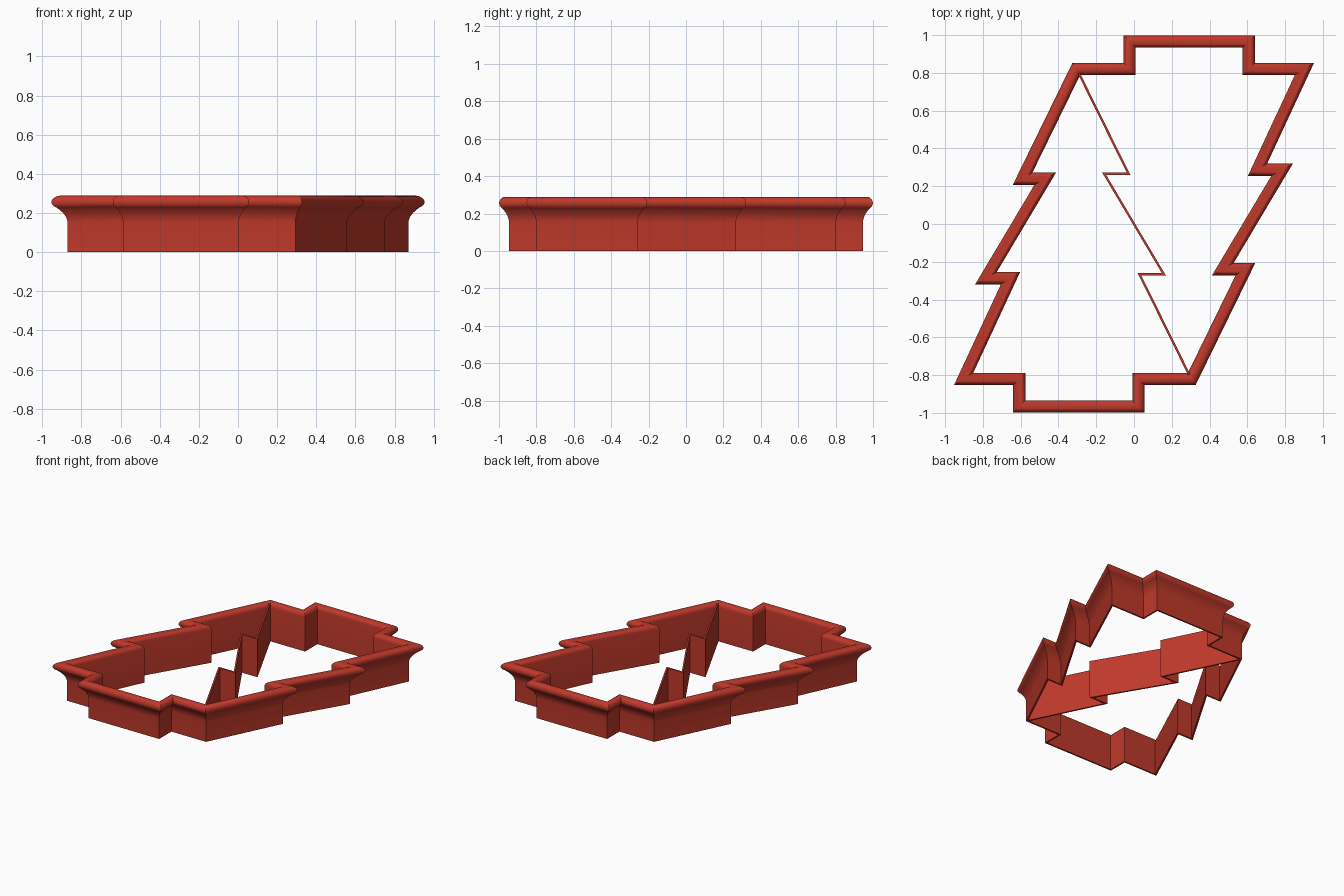
import bpy, bmesh, math
from mathutils import Vector

if "Cube" in bpy.data.objects:
    bpy.data.objects.remove(bpy.data.objects["Cube"])

red = bpy.data.materials.new("brick red")
red.diffuse_color = (0.527, 0.041, 0.024, 1)
red.use_nodes = True
red.node_tree.nodes["Principled BSDF"].inputs["Base Color"].default_value = red.diffuse_color


def offset(path, i, d, closed):
    """Mitred point at distance d to the right of the path at vertex i."""
    n, p = len(path), Vector(path[i])
    normals = []
    for a, b in ((i - 1, i), (i, i + 1)):
        if closed or (a >= 0 and b < n):
            t = (Vector(path[b % n]) - Vector(path[a % n])).normalized()
            normals.append(Vector((t.y, -t.x)))
    m = sum(normals, Vector((0, 0))).normalized()
    return p + m * d / m.dot(normals[0])


def sweep(name, path, profile, closed):
    """Sweep a closed (offset, height) profile along a plan path."""
    bm = bmesh.new()
    rings = []
    for i in range(len(path)):
        ring = []
        for d, z in profile:
            q = offset(path, i, d, closed)
            ring.append(bm.verts.new((q.x, q.y, z)))
        rings.append(ring)
    k = len(profile)
    for i in range(len(path) if closed else len(path) - 1):
        a, b = rings[i], rings[(i + 1) % len(path)]
        for j in range(k):
            bm.faces.new((a[j], b[j], b[(j + 1) % k], a[(j + 1) % k]))
    if not closed:
        bm.faces.new(rings[0])
        bm.faces.new(rings[-1])
    bmesh.ops.recalc_face_normals(bm, faces=bm.faces)
    mesh = bpy.data.meshes.new(name)
    bm.to_mesh(mesh)
    bm.free()
    mesh.materials.append(red)
    ob = bpy.data.objects.new(name, mesh)
    bpy.context.collection.objects.link(ob)
    bpy.ops.object.select_all(action='DESELECT')
    ob.select_set(True)
    bpy.context.view_layer.objects.active = ob
    bpy.ops.object.shade_smooth_by_angle(angle=math.radians(32))
    return ob


def with_half_turn(half):
    return half + [(-x, -y) for x, y in half]


# Outer wall: one tree's left side and trunk, then its half-turn copy
half_outline = [(-0.293, 0.8), (-0.557, 0.26), (-0.434, 0.26),
                (-0.748, -0.267), (-0.622, -0.267), (-0.87, -0.8),
                (-0.587, -0.8), (-0.587, -0.946), (0.003, -0.946), (0.003, -0.8)]

# Thin wall, concave flare and round lip
T, R, CX, CZ = 0.012, 0.0325, 0.0205, 0.2565
profile = [(-T, 0), (0, 0), (0, 0.15), (0.002, 0.167), (0.007, 0.184),
           (0.015, 0.2), (0.025, 0.215)]
for k in range(16):
    a = math.radians(-60 + 240 * k / 15)
    profile.append((CX + R * math.cos(a), CZ + R * math.sin(a)))
sweep("outer_cutter_wall", with_half_turn(half_outline), profile, True)

# Zigzag divider shared by the two trees
half_divider = [(-0.291, 0.796), (-0.029, 0.266), (-0.158, 0.266)]
divider = half_divider + [(-x, -y) for x, y in reversed(half_divider)]
sweep("divider_wall", divider,
      [(-0.006, 0), (0.006, 0), (0.006, 0.288), (-0.006, 0.288)], False)
